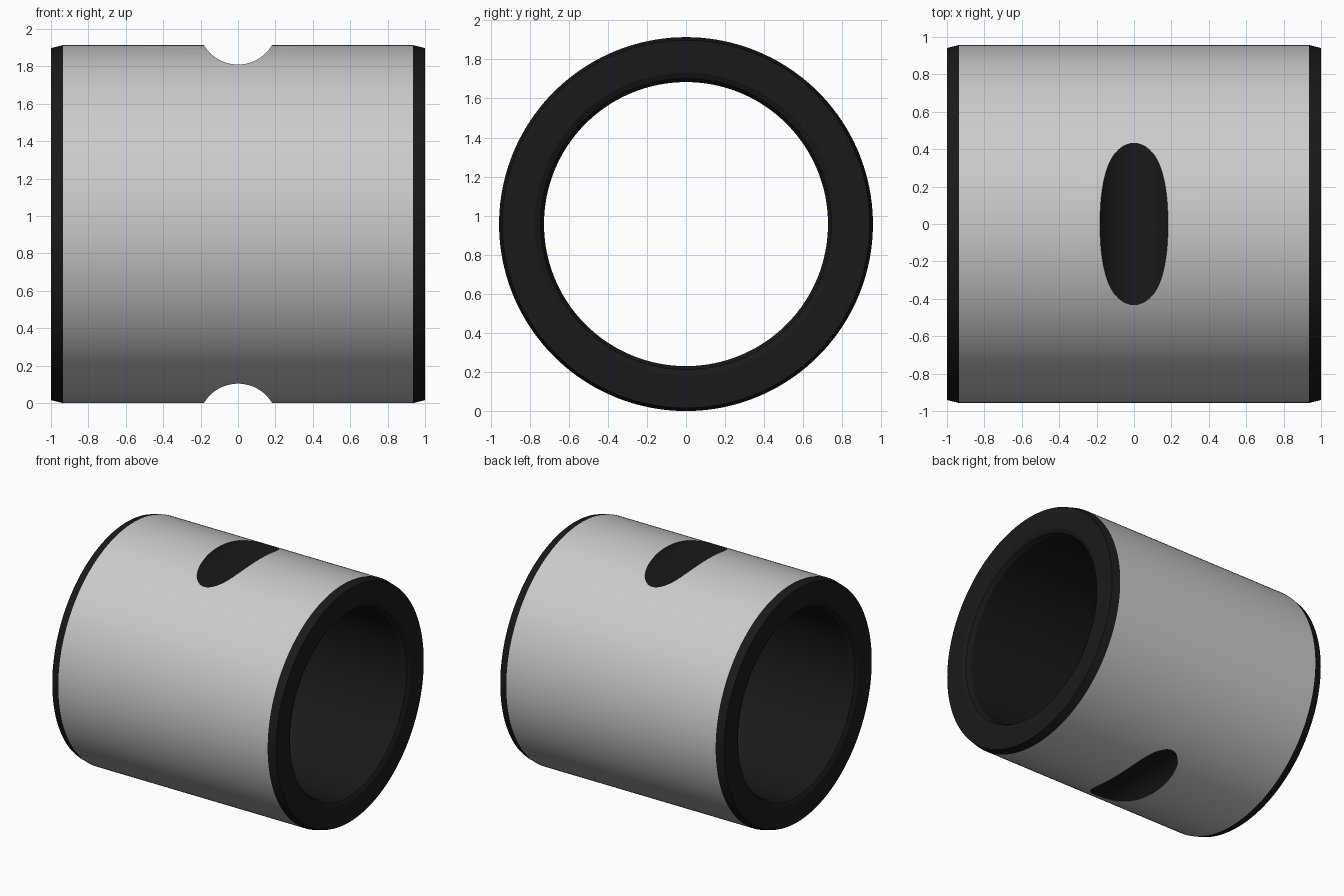
import bpy, bmesh, math
from mathutils import Matrix, Vector

if "Cube" in bpy.data.objects:
    bpy.data.objects.remove(bpy.data.objects["Cube"])

R_OUT, R_IN, SEGS = 0.957, 0.727, 160

# Sleeve: closed wall cross-section (x, radius) revolved around the x axis
profile = [(-0.935, R_OUT), (0.935, R_OUT), (1.0, R_OUT - 0.016),
           (1.0, 0.775), (0.985, 0.745), (0.95, R_IN),
           (-0.95, R_IN), (-0.985, 0.745), (-1.0, 0.775), (-1.0, R_OUT - 0.016)]
bm = bmesh.new()
rings = []
for i in range(SEGS):
    a = 2 * math.pi * i / SEGS
    rings.append([bm.verts.new((x, r * math.sin(a), r * math.cos(a))) for x, r in profile])
n = len(profile)
for i in range(SEGS):
    p, q = rings[i], rings[(i + 1) % SEGS]
    for j in range(n):
        k = (j + 1) % n
        bm.faces.new((p[j], p[k], q[k], q[j]))
bmesh.ops.recalc_face_normals(bm, faces=bm.faces)
mesh = bpy.data.meshes.new("sleeve")
bm.to_mesh(mesh)
bm.free()
sleeve = bpy.data.objects.new("sleeve", mesh)
bpy.context.collection.objects.link(sleeve)
bpy.context.view_layer.objects.active = sleeve
sleeve.select_set(True)

# Cross grooves: a round bar across the top and the bottom
for side, name in ((1, "top_groove"), (-1, "bottom_groove")):
    cm = bpy.data.meshes.new(name)
    b = bmesh.new()
    bmesh.ops.create_cone(b, cap_ends=True, segments=64, radius1=0.212, radius2=0.212, depth=1.6,
                          matrix=Matrix.Translation((0, 0, side * 1.065)) @ Matrix.Rotation(math.pi / 2, 4, 'X'))
    b.to_mesh(cm)
    b.free()
    cutter = bpy.data.objects.new(name, cm)
    bpy.context.collection.objects.link(cutter)
    mod = sleeve.modifiers.new(name, 'BOOLEAN')
    mod.operation = 'DIFFERENCE'
    mod.solver = 'EXACT'
    mod.object = cutter
    bpy.ops.object.modifier_apply(modifier=name)
    bpy.data.objects.remove(cutter)

# Dark bore, ends, chamfers and grooves; plain grey outer skin
dark = bpy.data.materials.new("dark")
dark.diffuse_color = (0.01, 0.01, 0.01, 1)
dark.use_nodes = True
dark.node_tree.nodes["Principled BSDF"].inputs["Base Color"].default_value = dark.diffuse_color
mesh = sleeve.data
mesh.materials.clear()
mesh.materials.append(None)
mesh.materials.append(dark)
for f in mesh.polygons:
    outer = math.hypot(f.center.y, f.center.z) > 0.94 and abs(f.normal.x) < 0.1
    f.material_index = 0 if outer else 1

# Stand it on the floor and shade
mesh.transform(Matrix.Translation(Vector((0, 0, R_OUT))))
bpy.ops.object.shade_smooth_by_angle(angle=math.radians(12))
